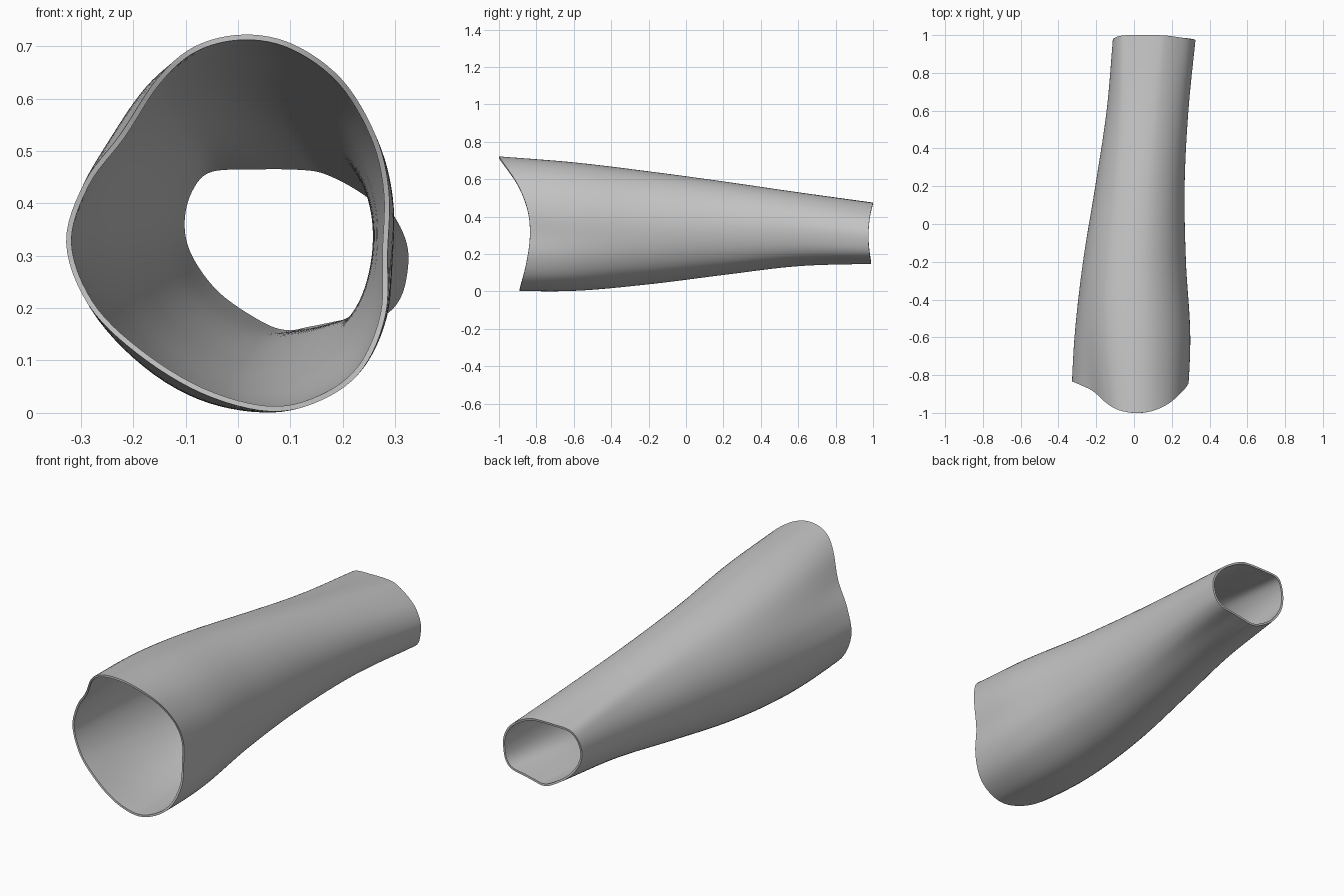
import bpy
import bmesh
from math import pi, sin
from mathutils import Vector

RINGS = 48       # steps along the sleeve
SMOOTH = 6       # steps between two outline points
WALL = 0.01
ROUNDING = 0.8   # how close the middle comes to a plain ellipse

# Outlines of the two openings (x, z), clockwise from the top
WIDE_END = [(.015, .72), (.11, .702), (.20, .638), (.26, .535), (.283, .43), (.28, .31),
            (.277, .19), (.235, .085), (.16, .025), (.06, .002), (-.07, .037), (-.195, .115),
            (-.288, .21), (-.33, .33), (-.295, .445), (-.225, .537), (-.155, .637), (-.08, .698)]
NARROW_END = [(.12, .472), (.17, .463), (.235, .43), (.29, .387), (.322, .335), (.33, .285),
              (.315, .22), (.275, .182), (.2, .167), (.14, .155), (.092, .148), (.04, .165),
              (-.045, .222), (-.1, .295), (-.115, .36), (-.10, .425), (-.06, .467), (.03, .473)]

# Silhouette limits at even steps from front to back
LEFT_EDGE = [-.335, -.315, -.27, -.205, -.145, -.11]
RIGHT_EDGE = [.28, .298, .275, .268, .288, .328]
TOP_EDGE = [.722, .69, .642, .588, .53, .475]
BOTTOM_EDGE = [.004, .003, .038, .088, .135, .148]

# Curved rims: y at even steps from the lowest to the highest point of the opening
FRONT_RIM = [-.89, -.855, -.835, -.845, -.90, -1.0]
BACK_RIM = [.99, .98, .975, .977, .985, 1.0]


def spline(p0, p1, p2, p3, t):
    """Smooth curve between p1 and p2."""
    return p1 + ((p2 - p0) * t + (p0 * 2 - p1 * 5 + p2 * 4 - p3) * t ** 2
                 + (p1 * 3 - p0 - p2 * 3 + p3) * t ** 3) * 0.5


def sample(values, t):
    """Smooth value at t from 0 to 1 along an evenly spaced list."""
    pos = min(max(t, 0), 1) * (len(values) - 1)
    i = min(int(pos), len(values) - 2)
    padded = [2 * values[0] - values[1], *values, 2 * values[-1] - values[-2]]
    return spline(*padded[i:i + 4], pos - i)


def closed_curve(points):
    pts = [Vector(p) for p in points]
    n = len(pts)
    return [spline(*(pts[(i + k) % n] for k in (-1, 0, 1, 2)), s / SMOOTH)
            for i in range(n) for s in range(SMOOTH)]


def fit_to_unit(points):
    """Rescale an outline so that it fills the range -1 to 1 both ways."""
    low = [min(p[a] for p in points) for a in (0, 1)]
    high = [max(p[a] for p in points) for a in (0, 1)]
    return [Vector([2 * (p[a] - low[a]) / (high[a] - low[a]) - 1 for a in (0, 1)])
            for p in points]


def mix(a, b, t):
    return a + (b - a) * t


# Loft the sleeve from the wide front opening to the narrow back opening
wide = fit_to_unit(closed_curve(WIDE_END))
narrow = fit_to_unit(closed_curve(NARROW_END))
bm = bmesh.new()
rings = []
for r in range(RINGS + 1):
    t = r / RINGS
    outline = [a.lerp(b, t) for a, b in zip(wide, narrow)]
    # The middle of the sleeve is rounder than its ends
    outline = [p.lerp(p.normalized(), ROUNDING * sin(pi * t)) for p in outline]
    ring = []
    for p in fit_to_unit(outline):
        u, v = (p.x + 1) / 2, (p.y + 1) / 2
        y = mix(sample(FRONT_RIM, v), sample(BACK_RIM, v), t)
        along = (y + 1) / 2
        x = mix(sample(LEFT_EDGE, along), sample(RIGHT_EDGE, along), u)
        z = mix(sample(BOTTOM_EDGE, along), sample(TOP_EDGE, along), v)
        ring.append(bm.verts.new((x, y, z)))
    rings.append(ring)
for near, far in zip(rings, rings[1:]):
    for i in range(len(near)):
        j = (i + 1) % len(near)
        bm.faces.new((near[i], far[i], far[j], near[j]))

# Make sure the normals face away from the hollow
bm.normal_update()
bm.faces.ensure_lookup_table()
if bm.faces[0].normal.z < 0:
    bmesh.ops.reverse_faces(bm, faces=bm.faces)

cube = bpy.data.objects.get("Cube")
if cube:
    bpy.data.objects.remove(cube, do_unlink=True)

mesh = bpy.data.meshes.new("forearm_sleeve")
bm.to_mesh(mesh)
bm.free()
sleeve = bpy.data.objects.new("forearm_sleeve", mesh)
bpy.context.collection.objects.link(sleeve)

# Plain grey material
grey = bpy.data.materials.new("plain_grey")
grey.use_nodes = True
colour = (0.55, 0.55, 0.55, 1)
grey.diffuse_color = colour
grey.node_tree.nodes["Principled BSDF"].inputs["Base Color"].default_value = colour
mesh.materials.append(grey)

# Thin wall grown inward, with crisp rims
wall = sleeve.modifiers.new("wall", 'SOLIDIFY')
wall.thickness = WALL
wall.offset = -1
bpy.context.view_layer.objects.active = sleeve
sleeve.select_set(True)
bpy.ops.object.modifier_apply(modifier=wall.name)
bpy.ops.object.shade_smooth_by_angle()
